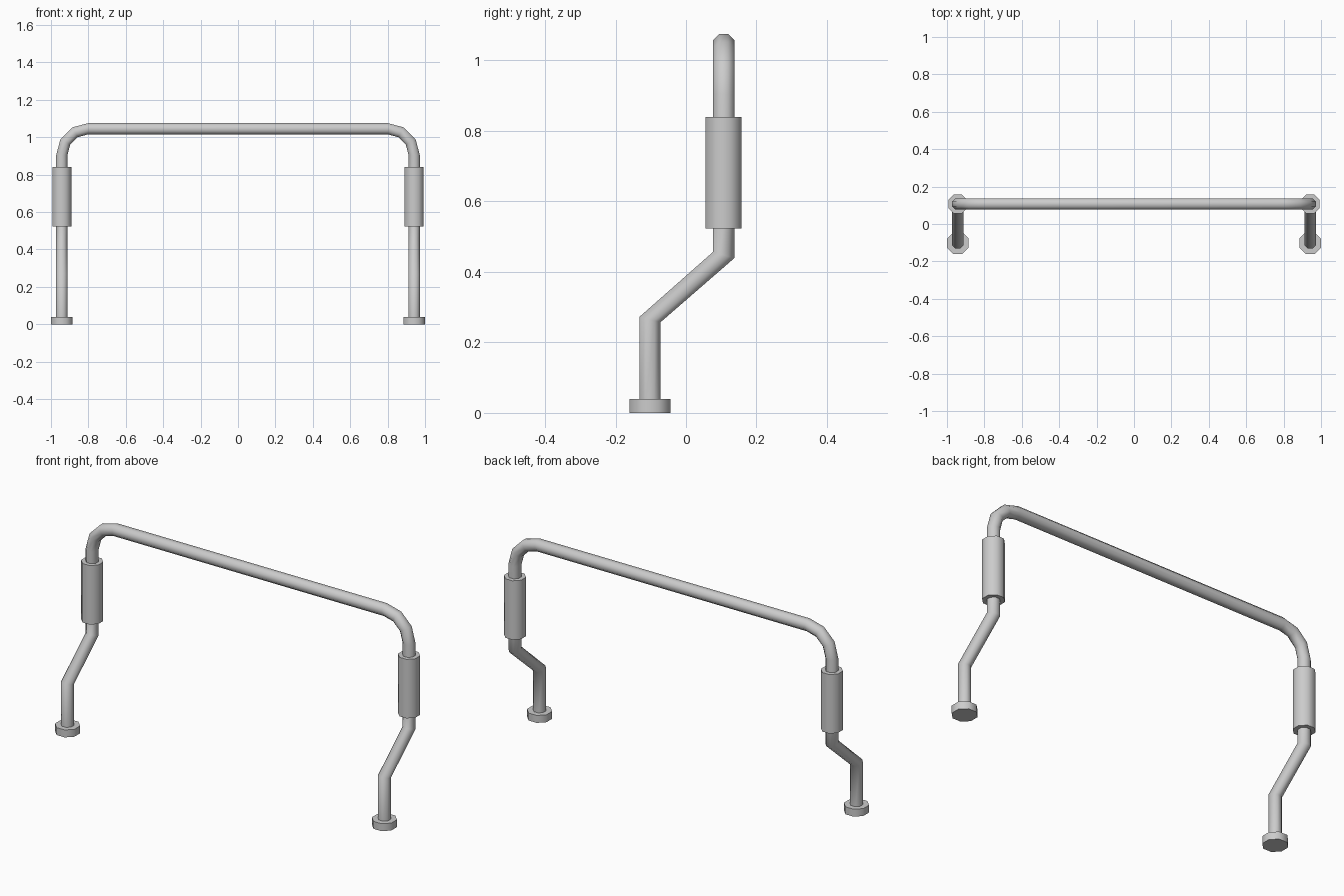
import bpy, bmesh
from math import sin, cos, tan, pi, radians

if "Cube" in bpy.data.objects:
    bpy.data.objects.remove(bpy.data.objects["Cube"])

SIDES = 8
X, Y_FOOT, Y_TOP = 0.942, -0.102, 0.107


def octagon(half):
    """Octagon points with flats facing the axes."""
    r = half / cos(pi / SIDES)
    return [(r * cos(2 * pi * (i + .5) / SIDES), r * sin(2 * pi * (i + .5) / SIDES))
            for i in range(SIDES)]


def loft(name, rings):
    """Skin a list of equal-sized vertex rings and cap both ends."""
    bm = bmesh.new()
    loops = [[bm.verts.new(p) for p in ring] for ring in rings]
    for a, b in zip(loops, loops[1:]):
        for i in range(SIDES):
            j = (i + 1) % SIDES
            bm.faces.new((a[i], a[j], b[j], b[i]))
    bm.faces.new(loops[0][::-1])
    bm.faces.new(loops[-1])
    bmesh.ops.recalc_face_normals(bm, faces=bm.faces[:])
    me = bpy.data.meshes.new(name)
    bm.to_mesh(me)
    bm.free()
    ob = bpy.data.objects.new(name, me)
    bpy.context.collection.objects.link(ob)
    bpy.context.view_layer.objects.active = ob
    ob.select_set(True)
    bpy.ops.object.shade_smooth_by_angle(angle=radians(50))
    ob.select_set(False)
    return ob


def tube_ring(x, y, z, turn=0.0, tilt=0.0, half=0.03):
    """Ring turned about the y axis, or sheared in z for the leg bends."""
    return [(x + u * cos(turn), y + v, z - u * sin(turn) - tilt * v)
            for u, v in octagon(half)]


# Bent rail: left leg, two rounded corners, right leg
leg = [(Y_FOOT, 0.03, 0), (Y_FOOT, 0.265, 0.25), (Y_TOP, 0.448, 0.3), (Y_TOP, 0.6, 0)]
rings = [tube_ring(-X, y, z, 0, k) for y, z, k in leg]
R, ZC = 0.14, 0.905
for side in (-1, 1):
    for step in range(4):
        a = radians(30 * step) + (pi / 2 if side > 0 else 0)
        rings.append(tube_ring(side * (X - R) - R * cos(a), Y_TOP, ZC + R * sin(a), a))
rings += [tube_ring(X, y, z, pi, -k) for y, z, k in reversed(leg)]
# the turned rings already carry the half turn, so the shear stays in y
for ring, (y, z, k) in zip(rings[-4:], reversed(leg)):
    ring[:] = [(px, py, z - k * (py - y)) for px, py, pz in ring]
loft("bent_rail", rings)

# Grip sleeves and foot caps on both legs
for side, label in ((-1, "left"), (1, "right")):
    for name, y, z0, z1, half in (("sleeve", Y_TOP, 0.523, 0.84, 0.051),
                                  ("foot_cap", Y_FOOT, 0.0, 0.04, 0.058)):
        loft(f"{label}_{name}", [tube_ring(side * X, y, z, half=half) for z in (z0, z1)])
